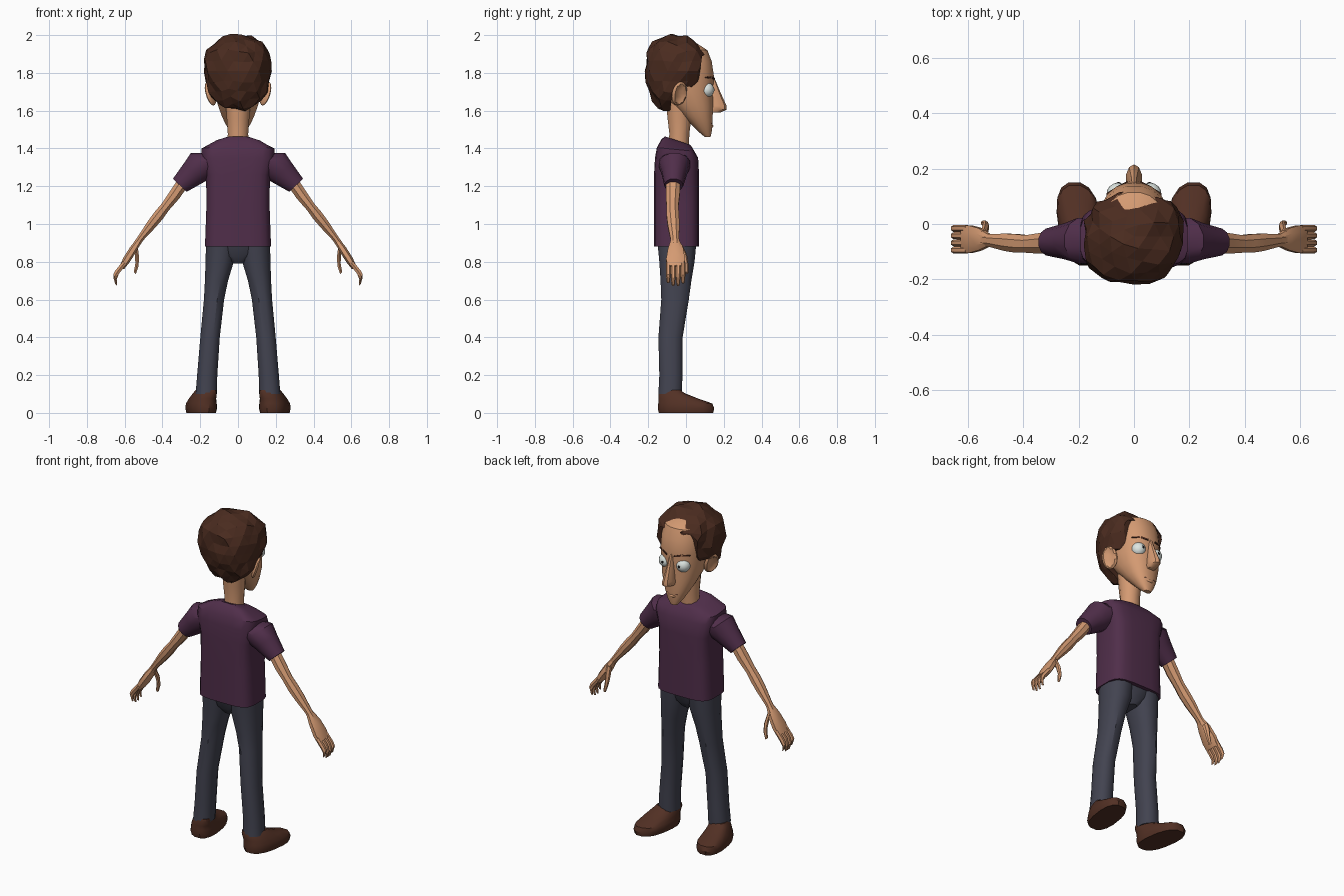
import bpy, bmesh, math, random
from mathutils import Vector, Matrix

random.seed(4)
if "Cube" in bpy.data.objects:
    bpy.data.objects.remove(bpy.data.objects["Cube"])


def material(name, r, g, b):
    lin = [(c / 255 / 12.92) if c < 10 else ((c / 255 + 0.055) / 1.055) ** 2.4 for c in (r, g, b)]
    m = bpy.data.materials.new(name)
    m.use_nodes = True
    m.diffuse_color = (*lin, 1)
    m.node_tree.nodes["Principled BSDF"].inputs["Base Color"].default_value = (*lin, 1)
    return m


SKIN = material("skin", 212, 154, 114)
SHIRT = material("plum_shirt", 80, 46, 74)
HAIR = material("brown_hair", 74, 43, 31)
DENIM = material("slate_trousers", 66, 67, 80)
LEATHER = material("brown_shoe", 82, 48, 36)
WHITE = material("eye_white", 222, 230, 226)
BLACK = material("pupil_black", 18, 18, 20)
LIP = material("mouth_dark", 92, 52, 42)


def finish(name, bm, mat, angle=35):
    """Turn a bmesh into a shaded object; angle 0 keeps flat faces."""
    bmesh.ops.recalc_face_normals(bm, faces=bm.faces)
    me = bpy.data.meshes.new(name)
    bm.to_mesh(me)
    bm.free()
    ob = bpy.data.objects.new(name, me)
    bpy.context.collection.objects.link(ob)
    me.materials.append(mat)
    bpy.ops.object.select_all(action="DESELECT")
    ob.select_set(True)
    bpy.context.view_layer.objects.active = ob
    if angle:
        bpy.ops.object.shade_smooth_by_angle(angle=math.radians(angle))
    return ob


def skin_rings(bm, rings):
    rows = [[bm.verts.new(p) for p in ring] for ring in rings]
    n = len(rows[0])
    for a, b in zip(rows, rows[1:]):
        for i in range(n):
            bm.faces.new((a[i], a[(i + 1) % n], b[(i + 1) % n], b[i]))
    bm.faces.new(rows[0])
    bm.faces.new(rows[-1])


def loft(name, sections, mat, sides=12, power=2.0, side=1, angle=35):
    """Each section is (centre, half-axis u, half-axis v); power squares it off."""
    def curve(t):
        return math.copysign(abs(t) ** (2 / power), t)
    rings = []
    for c, u, v in sections:
        ring = []
        for i in range(sides):
            a = math.tau * (i + 0.5) / sides
            p = Vector(c) + Vector(u) * curve(math.cos(a)) + Vector(v) * curve(math.sin(a))
            ring.append((p.x * side, p.y, p.z))
        rings.append(ring)
    bm = bmesh.new()
    skin_rings(bm, rings)
    return finish(name, bm, mat, angle)


def stack(name, rows, mat, **kw):
    """Horizontal sections from (z, x, y, half width, half depth)."""
    return loft(name, [((x, y, z), (w, 0, 0), (0, d, 0)) for z, x, y, w, d in rows], mat, **kw)


def limb(name, rows, mat, **kw):
    """Sections across a limb sloping down and out: (x, y, z, thickness, depth)."""
    slope = Vector((0.73, 0, 0.68))
    return loft(name, [((x, y, z), slope * t, (0, d, 0)) for x, y, z, t, d in rows], mat, **kw)


def ball(name, loc, size, mat, rot=(0, 0, 0), dent=0):
    bm = bmesh.new()
    bmesh.ops.create_uvsphere(bm, u_segments=16, v_segments=12, radius=1)
    for v in bm.verts:
        if dent and v.co.x * dent > 0 and v.co.y ** 2 + v.co.z ** 2 < 0.5:
            v.co.x = 0.1 * dent
    turn = Matrix.Rotation(rot[2], 4, "Z") @ Matrix.Rotation(rot[1], 4, "Y")
    bm.transform(Matrix.Translation(loc) @ turn @ Matrix.Diagonal((*size, 1)))
    return finish(name, bm, mat)


def bar(name, a, b, height, depth, mat):
    """Thin strip between two points."""
    a, b = Vector(a), Vector(b)
    return loft(name, [(p, (0, depth, 0), (0, 0, h)) for p, h in
                       ((a, height * 0.6), ((a + b) / 2 + Vector((0, 0.003, 0.006)), height), (b, height * 0.5))],
                mat, sides=4, angle=0)


# Shirt body with a neckline that dips at the front
loft("shirt", [((0, y, z), (w, 0, 0), (0, d, tilt)) for z, y, w, d, tilt in (
    (0.88, -0.05, 0.176, 0.12, 0), (1.10, -0.05, 0.168, 0.12, 0), (1.26, -0.05, 0.17, 0.12, 0),
    (1.35, -0.05, 0.195, 0.115, 0), (1.395, -0.055, 0.195, 0.10, -0.01),
    (1.43, -0.05, 0.12, 0.08, -0.02), (1.442, -0.045, 0.07, 0.066, -0.022))],
    SHIRT, sides=20, power=4)

# Neck, head and nose
stack("neck", [(1.38, 0, -0.04, 0.058, 0.055), (1.48, 0, -0.035, 0.056, 0.055),
               (1.56, 0, -0.035, 0.062, 0.065), (1.68, 0, -0.04, 0.07, 0.07)], SKIN)
stack("head", [(1.46, 0, 0.115, 0.022, 0.015), (1.495, 0, 0.098, 0.048, 0.04),
               (1.54, 0, 0.078, 0.072, 0.064), (1.57, 0, 0.062, 0.086, 0.08),
               (1.63, 0, 0.035, 0.108, 0.11), (1.70, 0, 0.0, 0.122, 0.142),
               (1.78, 0, -0.015, 0.13, 0.165), (1.86, 0, -0.02, 0.13, 0.158),
               (1.92, 0, -0.025, 0.115, 0.14), (1.955, 0, -0.03, 0.07, 0.09)],
      SKIN, sides=20, power=2.3)
stack("nose", [(1.775, 0, 0.135, 0.012, 0.015), (1.70, 0, 0.145, 0.018, 0.036),
               (1.625, 0, 0.162, 0.03, 0.053), (1.605, 0, 0.162, 0.03, 0.053),
               (1.59, 0, 0.148, 0.022, 0.034)], SKIN, sides=10)
bar("mouth", (-0.036, 0.129, 1.532), (0.036, 0.129, 1.532), 0.004, 0.012, LIP)
ball("lower_lip", (0, 0.131, 1.518), (0.026, 0.014, 0.01), SKIN)

# Hair: a jittered faceted cap
bm = bmesh.new()
bmesh.ops.create_icosphere(bm, subdivisions=3, radius=1)
for v in bm.verts:
    d = v.co.copy()
    p = 2.6 if d.z > 0 else 2.1
    d /= sum(abs(c) ** p for c in d) ** (1 / p)
    d *= random.uniform(0.94, 1.05)
    low = max(0, -d.z)
    y = -0.045 + d.y * (0.172 - 0.05 * low) - 0.05 * low
    z = 1.81 + d.z * (0.19 if d.z > 0 else 0.21)
    if d.z > 0:
        z -= 0.25 * max(0, y) * d.z
    v.co = (d.x * 0.178, y, z)
hair = finish("hair", bm, HAIR, 0)

# Hairline trimmed around face and ears, with receding temples
outline = ((-0.085, 1.5), (-0.08, 1.65), (-0.03, 1.735), (0.06, 1.72), (0.085, 1.86), (0.3, 1.88), (0.3, 1.5))
bm = bmesh.new()
skin_rings(bm, [[(x, y, z + (lift if z > 1.8 else 0)) for y, z in outline]
                for x, lift in ((-0.3, 0), (-0.075, 0.035), (0, 0), (0.075, 0.035), (0.3, 0))])
cutter = finish("hairline_cutter", bm, HAIR, 0)
cutter.hide_render = True
bpy.context.view_layer.objects.active = hair
trim = hair.modifiers.new("hairline", "BOOLEAN")
trim.operation = "DIFFERENCE"
trim.object = cutter
bpy.ops.object.modifier_apply(modifier=trim.name)
bpy.data.objects.remove(cutter)

# Hips joining the two legs
stack("hips", [(0.79, 0, -0.05, 0.03, 0.06), (0.83, 0, -0.05, 0.09, 0.09),
               (0.9, 0, -0.05, 0.165, 0.102)], DENIM, power=2.5)

for side, tag in ((1, "left"), (-1, "right")):
    # Face details
    ball(tag + "_eye", (side * 0.058, 0.108, 1.71), (0.041, 0.041, 0.041), WHITE)
    ball(tag + "_pupil", (side * 0.056, 0.148, 1.711), (0.008, 0.003, 0.008), BLACK)
    bar(tag + "_brow", (side * 0.024, 0.146, 1.768), (side * 0.1, 0.102, 1.775), 0.009, 0.012, HAIR)
    ball(tag + "_ear", (side * 0.146, -0.035, 1.69), (0.016, 0.045, 0.065), SKIN,
         (0, side * 0.3, side * 0.5), dent=side)

    # Sleeve and arm
    limb(tag + "_sleeve", [(0.12, -0.06, 1.335, 0.06, 0.085), (0.185, -0.06, 1.315, 0.092, 0.085),
                           (0.235, -0.062, 1.27, 0.075, 0.068), (0.308, -0.065, 1.205, 0.052, 0.05)],
         SHIRT, side=side)
    limb(tag + "_arm", [(0.27, -0.066, 1.25, 0.036, 0.04), (0.335, -0.07, 1.155, 0.034, 0.04),
                        (0.385, -0.072, 1.09, 0.028, 0.034), (0.42, -0.07, 1.045, 0.031, 0.036),
                        (0.46, -0.066, 0.995, 0.028, 0.034), (0.515, -0.06, 0.925, 0.019, 0.025),
                        (0.54, -0.057, 0.888, 0.02, 0.027)], SKIN, sides=8, side=side, angle=25)
    # Hand
    limb(tag + "_palm", [(0.525, -0.058, 0.91, 0.017, 0.024), (0.555, -0.055, 0.865, 0.022, 0.043),
                         (0.59, -0.055, 0.81, 0.022, 0.053), (0.615, -0.055, 0.77, 0.016, 0.05)],
         SKIN, sides=8, power=2.6, side=side, angle=25)
    for i, drop in enumerate((0.015, 0, 0, 0.012)):
        y = -0.094 + i * 0.026
        limb(f"{tag}_finger_{i + 1}", [(0.6, y, 0.795, 0.014, 0.013), (0.64, y, 0.745, 0.015, 0.013),
                                       (0.652, y, 0.71 + drop, 0.013, 0.012),
                                       (0.645, y, 0.677 + drop, 0.008, 0.008)],
             SKIN, sides=6, side=side, angle=25)
    limb(tag + "_thumb", [(0.54, -0.035, 0.885, 0.016, 0.018), (0.535, -0.012, 0.835, 0.018, 0.018),
                          (0.535, 0.0, 0.785, 0.013, 0.013), (0.546, 0.003, 0.74, 0.009, 0.009)],
         SKIN, sides=6, side=side, angle=25)

    # Leg and shoe
    stack(tag + "_leg", [(0.9, 0.088, -0.048, 0.084, 0.106), (0.8, 0.097, -0.048, 0.077, 0.096),
                         (0.7, 0.114, -0.053, 0.063, 0.084), (0.6, 0.127, -0.058, 0.055, 0.075),
                         (0.4, 0.148, -0.082, 0.053, 0.066), (0.2, 0.163, -0.08, 0.055, 0.063),
                         (0.1, 0.168, -0.084, 0.058, 0.064)], DENIM, power=2.3, side=side)
    loft(tag + "_shoe", [((x, y, z), (w, 0, 0), (0.02, d, 0)) for z, x, y, w, d in (
        (0.0, 0.195, 0, 0.074, 0.146), (0.025, 0.195, 0, 0.08, 0.152), (0.05, 0.194, -0.004, 0.077, 0.145),
        (0.075, 0.188, -0.04, 0.068, 0.108), (0.105, 0.175, -0.078, 0.058, 0.07),
        (0.12, 0.17, -0.084, 0.05, 0.058))], LEATHER, sides=16, power=2.5, side=side)
